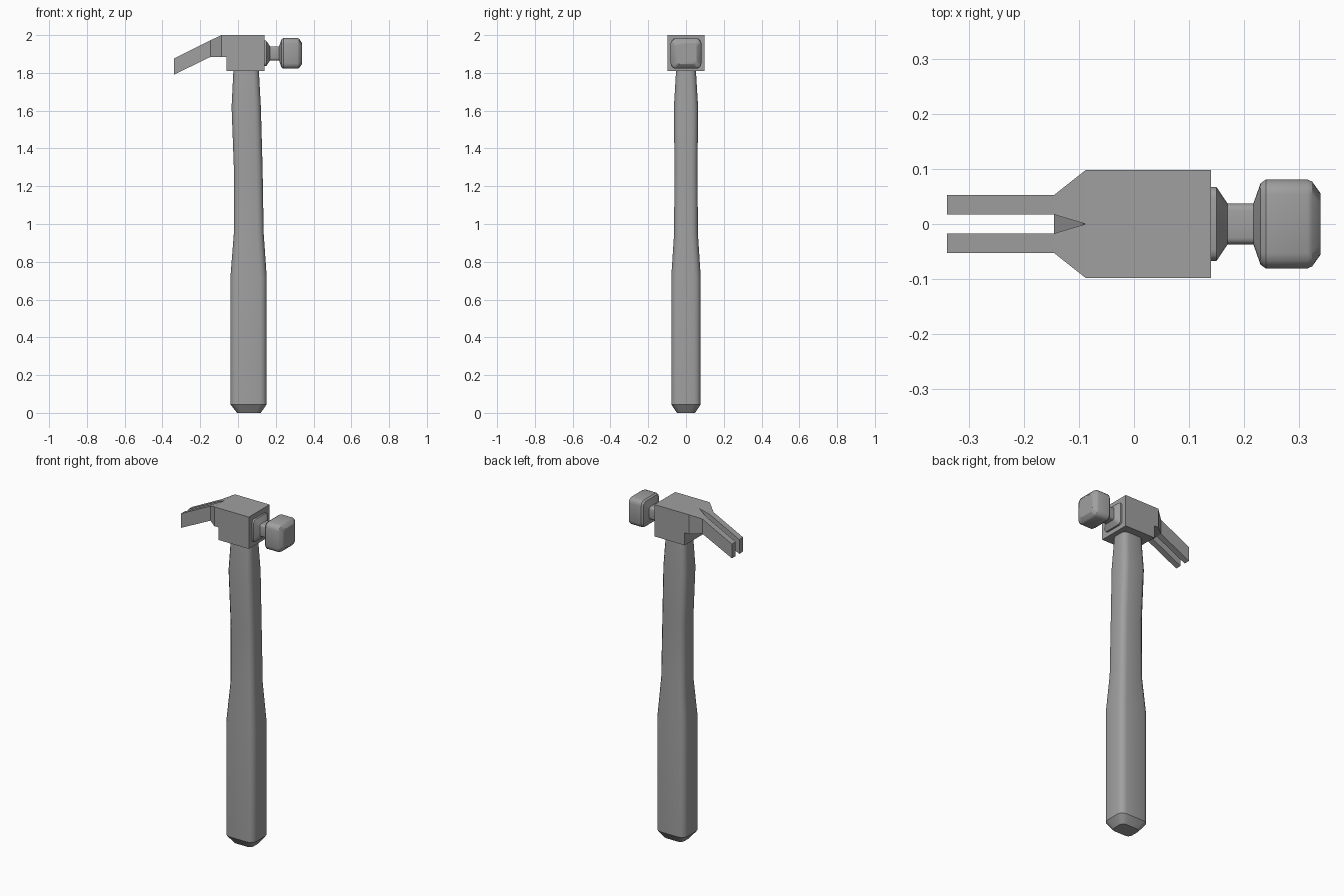
import bpy, bmesh, math
from mathutils import Vector

cube = bpy.data.objects.get("Cube")
if cube:
    bpy.data.objects.remove(cube, do_unlink=True)

GREY = (0.35, 0.35, 0.35, 1)
grey = bpy.data.materials.new("mid grey")
grey.diffuse_color = GREY
grey.use_nodes = True
grey.node_tree.nodes["Principled BSDF"].inputs["Base Color"].default_value = GREY


def finish(bm, name, smooth):
    bmesh.ops.recalc_face_normals(bm, faces=bm.faces)
    mesh = bpy.data.meshes.new(name)
    bm.to_mesh(mesh)
    bm.free()
    mesh.materials.append(grey)
    obj = bpy.data.objects.new(name, mesh)
    bpy.context.collection.objects.link(obj)
    if smooth:
        bpy.ops.object.select_all(action='DESELECT')
        obj.select_set(True)
        bpy.context.view_layer.objects.active = obj
        bpy.ops.object.shade_smooth_by_angle(angle=math.radians(31))
    return obj


def rounded_rect(w, d, r, steps=3):
    """Outline of a rectangle of half sizes w, d with round corners."""
    pts = []
    for i, (sx, sy) in enumerate([(1, 1), (-1, 1), (-1, -1), (1, -1)]):
        for k in range(steps + 1):
            a = math.pi / 2 * (i + k / steps)
            pts.append((sx * (w - r) + r * math.cos(a), sy * (d - r) + r * math.sin(a)))
    return pts


def loft(name, rings):
    """Skin a list of closed rings and cap both ends."""
    bm = bmesh.new()
    loops = [[bm.verts.new(p) for p in ring] for ring in rings]
    n = len(loops[0])
    for a, b in zip(loops, loops[1:]):
        for i in range(n):
            j = (i + 1) % n
            bm.faces.new((a[i], a[j], b[j], b[i]))
    bm.faces.new(loops[0])
    bm.faces.new(loops[-1])
    return finish(bm, name, True)


# Handle: height, left edge, right edge, half depth, corner radius
handle = [(0, -0.005, 0.12, 0.048, 0.025), (0.045, -0.04, 0.152, 0.078, 0.036),
          (0.72, -0.04, 0.152, 0.078, 0.036), (0.95, -0.022, 0.136, 0.063, 0.034),
          (1.3, -0.022, 0.13, 0.061, 0.034), (1.62, -0.034, 0.121, 0.064, 0.034),
          (1.82, -0.024, 0.11, 0.052, 0.03)]
loft("handle", [[(x + (a + b) / 2, y, z) for x, y in rounded_rect((b - a) / 2, d, r)]
                for z, a, b, d, r in handle])

# Striking end: position along x, half size, corner radius
striker = [(0.13, 0.068, 0.02), (0.15, 0.067, 0.02), (0.17, 0.037, 0.012),
           (0.217, 0.037, 0.012), (0.23, 0.074, 0.024), (0.24, 0.081, 0.028),
           (0.315, 0.081, 0.028), (0.324, 0.077, 0.026), (0.339, 0.056, 0.018)]
loft("striking_face", [[(x, y, 1.903 + z) for y, z in rounded_rect(h, h, r)]
                       for x, h, r in striker])

# Head block and claw, built as one half: x, inner y, outer y, bottom z, top z
sections = [(-0.34, 0.017, 0.053, 1.79, 1.875), (-0.145, 0.017, 0.053, 1.885, 1.973),
            (-0.088, 0, 0.098, 1.885, 2), (-0.06, 0, 0.098, 1.885, 2),
            (-0.06, 0, 0.098, 1.81, 2), (0.14, 0, 0.098, 1.81, 2)]
bm = bmesh.new()
rings = []
for x, inner, outer, low, high in sections:
    rings.append([bm.verts.new(p) for p in ((x, inner, low), (x, outer, low),
                                            (x, outer, high), (x, inner, high))])
for a, b in zip(rings, rings[1:]):
    for i in range(3):
        bm.faces.new((a[i], a[i + 1], b[i + 1], b[i]))
bm.faces.new(rings[0])
bm.faces.new(rings[-1])

# Inside of the claw slot, with a sloping floor where it meets the block
tip, root, block = rings[:3]
bm.faces.new((tip[0], tip[3], root[3], root[0]))
bm.faces.new((root[0], root[3], block[3]))
mid = bm.verts.new(Vector((root[0].co.x, 0, root[0].co.z)))
bm.faces.new((mid, root[0], block[3]))
bm.faces.new((mid, root[0], block[0]))

# Mirror the half across the middle and weld it
geom = bm.verts[:] + bm.edges[:] + bm.faces[:]
bmesh.ops.mirror(bm, geom=geom, axis='Y', merge_dist=0.0005)
bmesh.ops.remove_doubles(bm, verts=bm.verts[:], dist=0.0005)
bmesh.ops.dissolve_degenerate(bm, edges=bm.edges[:], dist=0.0005)
finish(bm, "head_and_claw", False)
